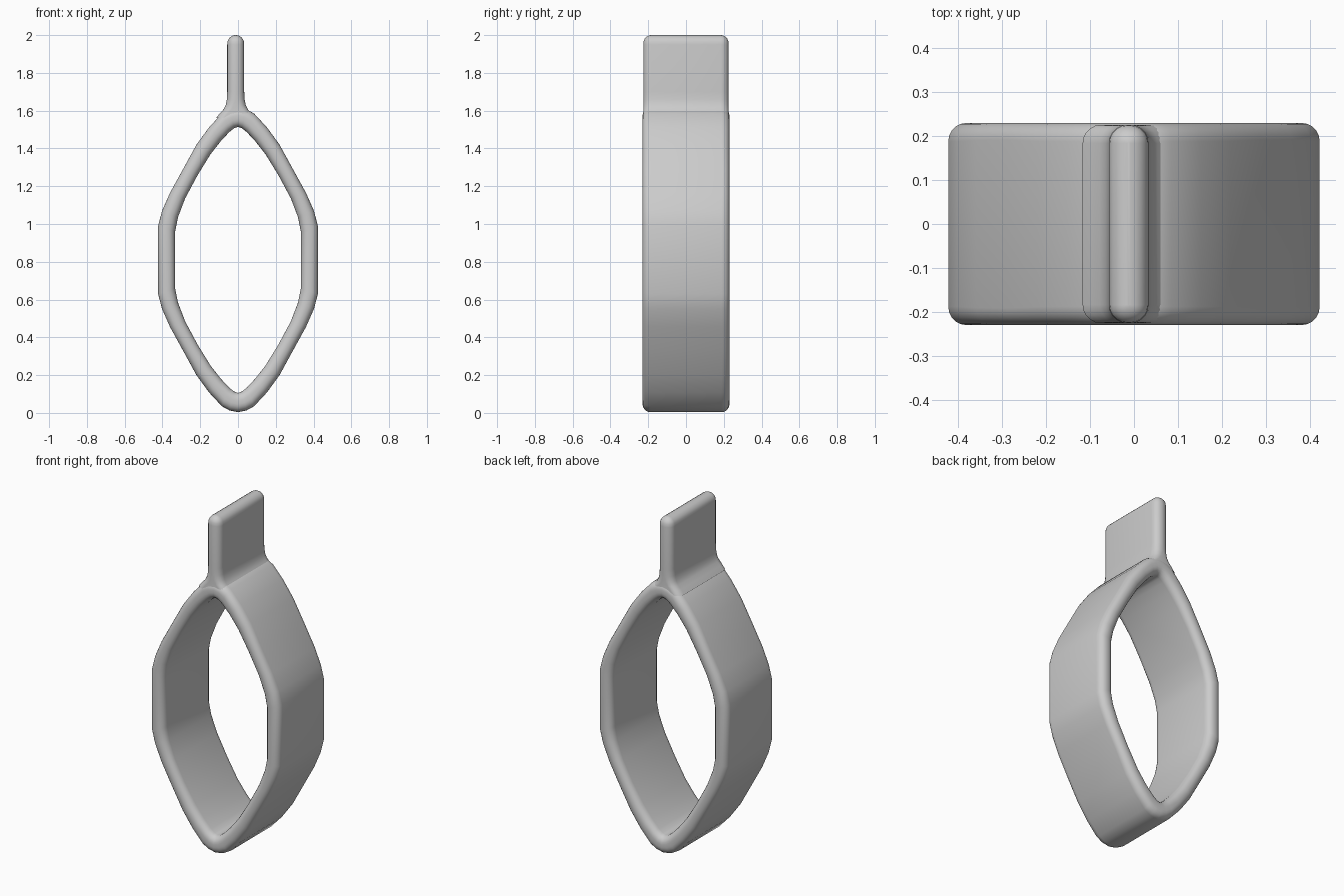
import bpy, bmesh, math
from mathutils import Vector

if "Cube" in bpy.data.objects:
    bpy.data.objects.remove(bpy.data.objects["Cube"], do_unlink=True)

grey = bpy.data.materials.new("plain_grey")
grey.use_nodes = True
grey.diffuse_color = (0.6, 0.6, 0.6, 1)
grey.node_tree.nodes["Principled BSDF"].inputs["Base Color"].default_value = (0.6, 0.6, 0.6, 1)


def section(a, b, depth, steps=5):
    """Rounded rectangle between points a and b, reaching depth to front and back."""
    a, b = Vector(a), Vector(b)
    half = (b - a).length / 2
    mid, axis = (a + b) / 2, (b - a).normalized()
    r = min(0.042, half * 0.92)
    pts = []
    for q, (su, sv) in enumerate([(1, 1), (-1, 1), (-1, -1), (1, -1)]):
        for i in range(steps + 1):
            t = (q + i / steps) * math.pi / 2
            p = mid + axis * (su * (half - r) + r * math.cos(t))
            pts.append((p.x, sv * (depth - r) + r * math.sin(t), p.y))
    return pts


def loft(name, sections, closed):
    bm = bmesh.new()
    rings = [[bm.verts.new(p) for p in s] for s in sections]
    n = len(rings[0])
    pairs = list(zip(rings, rings[1:])) + ([(rings[-1], rings[0])] if closed else [])
    for r, s in pairs:
        for i in range(n):
            j = (i + 1) % n
            bm.faces.new((r[i], r[j], s[j], s[i]))
    if not closed:
        bm.faces.new(rings[0])
        bm.faces.new(rings[-1])
    bmesh.ops.recalc_face_normals(bm, faces=bm.faces)
    mesh = bpy.data.meshes.new(name)
    bm.to_mesh(mesh)
    bm.free()
    mesh.materials.append(grey)
    ob = bpy.data.objects.new(name, mesh)
    bpy.context.collection.objects.link(ob)
    bpy.ops.object.select_all(action="DESELECT")
    ob.select_set(True)
    bpy.context.view_layer.objects.active = ob
    bpy.ops.object.shade_smooth_by_angle(angle=math.radians(40))
    return ob


# Pointed oval band: inner and outer (x, z) of the lower right quarter
quarter = [
    ((0.02, 0.113), (0.045, 0.013)),
    ((0.045, 0.132), (0.085, 0.035)),
    ((0.09, 0.18), (0.153, 0.108)),
    ((0.145, 0.25), (0.22, 0.20)),
    ((0.213, 0.36), (0.29, 0.328)),
    ((0.28, 0.485), (0.36, 0.455)),
    ((0.318, 0.585), (0.402, 0.55)),
    ((0.333, 0.66), (0.423, 0.63)),
]
tip = ((0, 0.106), (0, 0.004))
flip_z = lambda p: (p[0], 1.62 - p[1])
flip_x = lambda p: (-p[0], p[1])
right = quarter + [tuple(map(flip_z, s)) for s in reversed(quarter)]
left = [tuple(map(flip_x, s)) for s in reversed(right)]
stations = [tip] + right + [tuple(map(flip_z, tip))] + left
loft("oval_band", [section(a, b, 0.23) for a, b in stations], True)

# Flat upright tab, flared at its foot and rounded at its top: z, half width, depth
tab = [(1.56, 0.105, 0.226), (1.585, 0.085, 0.226), (1.605, 0.066, 0.226), (1.63, 0.053, 0.226),
       (1.66, 0.047, 0.226), (1.70, 0.045, 0.226), (1.95, 0.045, 0.226)]
for i in range(1, 6):
    t = i / 5 * math.pi / 2 * 0.96
    tab.append((1.955 + 0.045 * math.sin(t), 0.045 * math.cos(t), 0.184 + 0.042 * math.cos(t)))
loft("top_tab", [section((-0.012 - w, z), (-0.012 + w, z), d) for z, w, d in tab], False)
